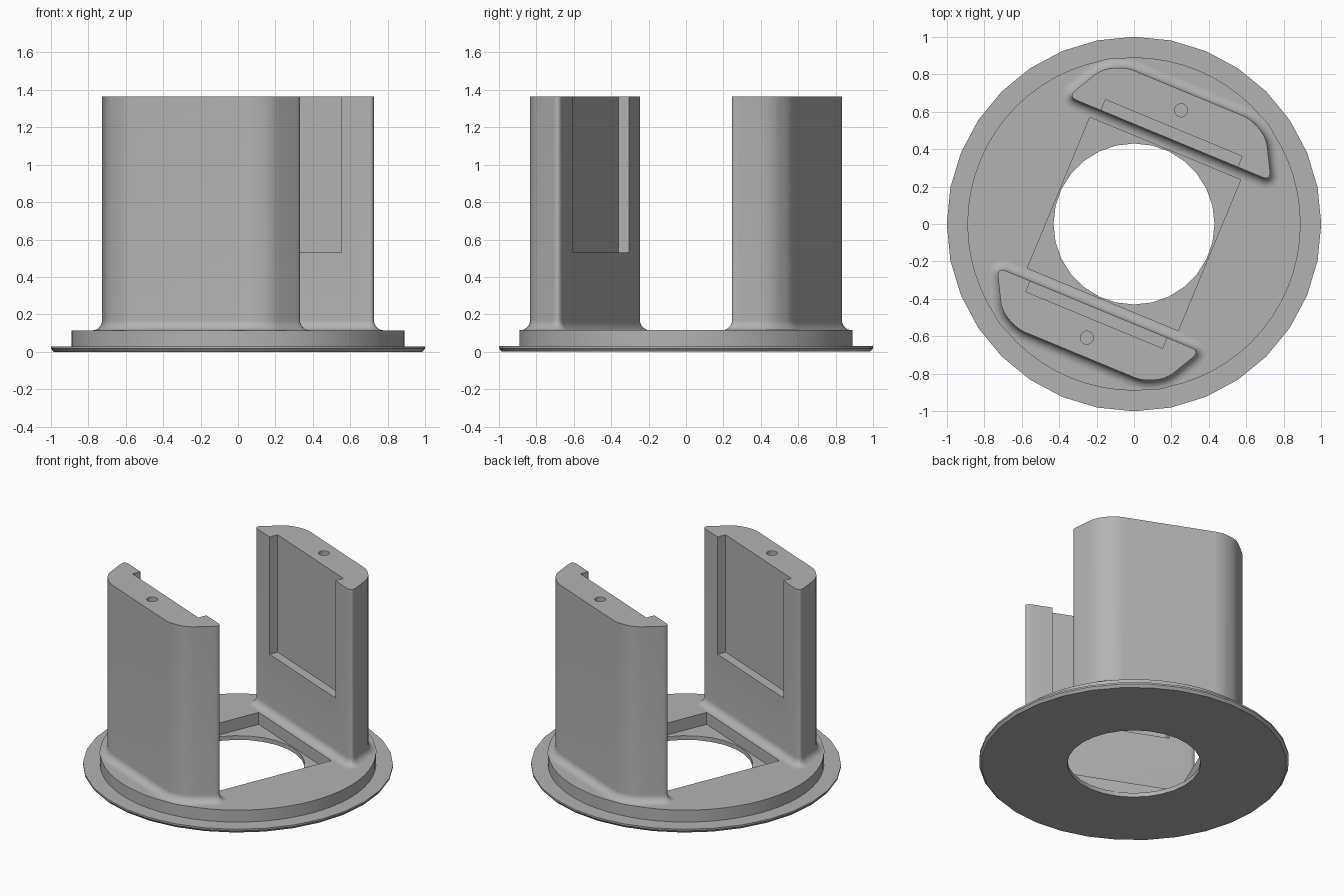
import bpy, bmesh
from math import sin, cos, pi, radians
from mathutils import Vector, Matrix

if "Cube" in bpy.data.objects:
    bpy.data.objects.remove(bpy.data.objects["Cube"])

TURN = radians(-22.5)
BASE_TOP, TOP = 0.115, 1.365

grey = bpy.data.materials.new("plain grey")
grey.use_nodes = True
grey.diffuse_color = (0.45, 0.45, 0.45, 1)
grey.node_tree.nodes["Principled BSDF"].inputs["Base Color"].default_value = grey.diffuse_color


def loft(name, rings):
    """Closed solid through rings of equal point count."""
    bm = bmesh.new()
    loops = [[bm.verts.new(p) for p in ring] for ring in rings]
    n = len(loops[0])
    for a, b in zip(loops, loops[1:]):
        for i in range(n):
            j = (i + 1) % n
            bm.faces.new((a[i], a[j], b[j], b[i]))
    bm.faces.new(loops[0][::-1])
    bm.faces.new(loops[-1])
    bmesh.ops.recalc_face_normals(bm, faces=bm.faces)
    mesh = bpy.data.meshes.new(name)
    bm.to_mesh(mesh)
    bm.free()
    mesh.materials.append(grey)
    ob = bpy.data.objects.new(name, mesh)
    bpy.context.collection.objects.link(ob)
    return ob


def circle(r, z, n, x=0, y=0):
    return [(x + r * cos(2 * pi * i / n), y + r * sin(2 * pi * i / n), z) for i in range(n)]


def rect(x0, x1, y0, y1, z):
    return [(x0, y0, z), (x1, y0, z), (x1, y1, z), (x0, y1, z)]


def select(ob):
    bpy.ops.object.select_all(action='DESELECT')
    ob.select_set(True)
    bpy.context.view_layer.objects.active = ob


def cut(ob, cutter):
    cutter.hide_render = True
    mod = ob.modifiers.new("cut", 'BOOLEAN')
    mod.operation, mod.solver, mod.object = 'DIFFERENCE', 'EXACT', cutter
    select(ob)
    bpy.ops.object.modifier_apply(modifier=mod.name)
    bpy.data.objects.remove(cutter)


def finish(ob, angle):
    ob.data.transform(Matrix.Rotation(angle, 4, 'Z'))
    select(ob)
    bpy.ops.object.shade_smooth_by_angle(angle=radians(30))


def rounded(corners, steps=8):
    """Polygon of (x, y, trim) corners with each corner eased."""
    out = []
    for i, (x, y, trim) in enumerate(corners):
        c = Vector((x, y))
        a = c + (Vector(corners[i - 1][:2]) - c).normalized() * trim
        b = c + (Vector(corners[(i + 1) % len(corners)][:2]) - c).normalized() * trim
        for k in range(steps + 1):
            t = k / steps
            out.append(a * (1 - t) ** 2 + c * 2 * t * (1 - t) + b * t * t)
    return out


def offset(points, d):
    """Grow a counter-clockwise outline by d."""
    out = []
    for i, p in enumerate(points):
        e1 = (p - points[i - 1]).normalized()
        e2 = (points[(i + 1) % len(points)] - p).normalized()
        n1, n2 = Vector((e1.y, -e1.x)), Vector((e2.y, -e2.x))
        out.append(p + (n1 + n2) * d / (1 + n1.dot(n2)))
    return out


# Base: thin flange with a raised disc, square pocket over a round hole
base = loft("base", [circle(r, z, 32) for r, z in ((0.985, 0), (1, 0.018), (1, 0.03))])
disc = loft("raised_disc", [circle(0.89, z, 64) for z in (0.03, BASE_TOP)])
for part in (base, disc):
    cut(part, loft("hole_cutter", [circle(0.43, z, 28) for z in (-0.1, 0.2)]))
s = 0.436
cut(disc, loft("pocket_cutter", [rect(-s, s, -s, s, z) for z in (-0.1, 0.2)]))
finish(base, 0)
finish(disc, TURN)

# Pillars: rounded outline with a flared foot, inner recess and screw hole
right_half = [(0.588, 0.493, 0.055), (0.475, 0.70, 0.06), (0.36, 0.757, 0.05)]
outline = rounded(right_half + [(-x, y, t) for x, y, t in reversed(right_half)])
FLARE, STEPS = 0.053, 8
levels = []
for k in range(STEPS + 1):
    a = pi / 2 * k / STEPS
    levels.append((FLARE * (1 - sin(a)), BASE_TOP + FLARE * (1 - cos(a))))
levels.append((0, TOP))
for name, angle in (("back_pillar", TURN), ("front_pillar", TURN + pi)):
    pillar = loft(name, [[(p.x, p.y, z) for p in offset(outline, d)] for d, z in levels])
    cut(pillar, loft("recess_cutter", [rect(-0.395, 0.395, 0.3, 0.555, z) for z in (0.53, 1.6)]))
    cut(pillar, loft("screw_cutter", [circle(0.035, z, 20, 0, 0.657) for z in (1.0, 1.6)]))
    finish(pillar, angle)
